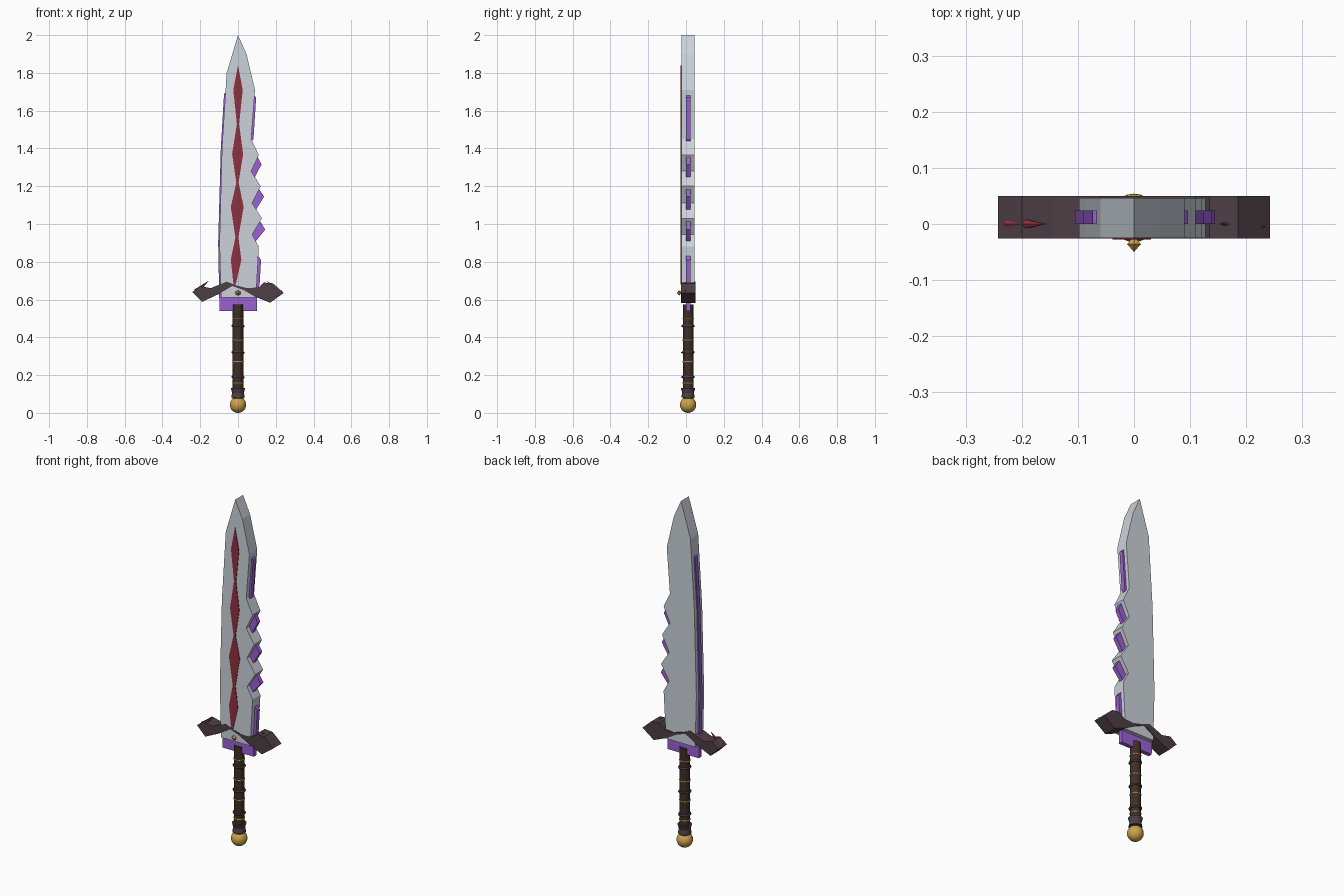
import bpy, bmesh, math
from mathutils import Vector

if "Cube" in bpy.data.objects:
    bpy.data.objects.remove(bpy.data.objects["Cube"])

YC = 0.011  # mid-thickness plane of the sword


def material(name, col):
    m = bpy.data.materials.new(name)
    m.diffuse_color = (*col, 1)
    m.use_nodes = True
    m.node_tree.nodes["Principled BSDF"].inputs["Base Color"].default_value = m.diffuse_color
    return m


STEEL = material("steel", (0.60, 0.65, 0.70))
PURPLE = material("purple", (0.33, 0.12, 0.65))
RED = material("red", (0.28, 0.03, 0.05))
DARK = material("dark", (0.075, 0.05, 0.06))
BROWN = material("brown", (0.05, 0.028, 0.018))
GOLD = material("gold", (0.62, 0.37, 0.07))


def plate(name, pts, y0, y1, mat):
    """Extrude an x-z outline from y0 to y1."""
    bm = bmesh.new()
    face = bm.faces.new([bm.verts.new((x, y0, z)) for x, z in pts])
    ext = bmesh.ops.extrude_face_region(bm, geom=[face], use_keep_orig=True)
    verts = [g for g in ext["geom"] if isinstance(g, bmesh.types.BMVert)]
    bmesh.ops.translate(bm, verts=verts, vec=(0, y1 - y0, 0))
    bmesh.ops.recalc_face_normals(bm, faces=bm.faces)
    me = bpy.data.meshes.new(name)
    bm.to_mesh(me)
    bm.free()
    ob = bpy.data.objects.new(name, me)
    bpy.context.collection.objects.link(ob)
    me.materials.append(mat)
    return ob


def finish(name, mat, smooth=False):
    ob = bpy.context.object
    ob.name = name
    ob.data.materials.append(mat)
    if smooth:
        bpy.ops.object.shade_smooth_by_angle()
    return ob


def ring(name, z, major, minor, mat, tilt=0.0):
    bpy.ops.mesh.primitive_torus_add(major_radius=major, minor_radius=minor, major_segments=20,
                                     minor_segments=6, location=(0, YC, z), rotation=(0, tilt, 0))
    return finish(name, mat, True)


def spike(name, base, tip, r, mat):
    base, tip = Vector(base), Vector(tip)
    d = tip - base
    bpy.ops.mesh.primitive_cone_add(vertices=6, radius1=r, depth=d.length, location=(base + tip) / 2,
                                    rotation=d.to_track_quat('Z', 'Y').to_euler())
    return finish(name, mat)


# blade with a toothed right edge
plate("blade", [(0, 2), (0.045, 1.9), (0.09, 1.71), (0.07, 1.45), (0.11, 1.365), (0.07, 1.28),
                (0.12, 1.2), (0.075, 1.11), (0.127, 1.03), (0.075, 0.945), (0.11, 0.88),
                (0.095, 0.61), (-0.09, 0.61), (-0.098, 0.9), (-0.085, 1.4), (-0.06, 1.8)],
      -0.025, 0.046, STEEL)

# thin purple core showing along both edges and under the blade
plate("purple_core", [(0.07, 1.70), (0.096, 1.67), (0.082, 1.45), (0.06, 1.42), (0.06, 1.37),
                      (0.105, 1.355), (0.124, 1.315), (0.088, 1.245), (0.06, 1.22), (0.115, 1.18),
                      (0.138, 1.145), (0.095, 1.075), (0.06, 1.05), (0.12, 1.01), (0.144, 0.97),
                      (0.095, 0.91), (0.06, 0.89), (0.1, 0.84), (0.122, 0.81), (0.115, 0.69),
                      (0.1, 0.6), (0.1, 0.54), (-0.098, 0.54), (-0.105, 0.9), (-0.091, 1.4),
                      (-0.074, 1.69), (0, 1.72)],
      0.0, 0.024, PURPLE)

# chain of red diamonds on the front face
half = [(1.84, 0.0), (1.71, 0.025), (1.53, 0.006), (1.37, 0.029), (1.22, 0.006),
        (1.09, 0.034), (0.93, 0.008), (0.81, 0.028), (0.68, 0.006)]
centre = [0, 0, 0, -0.002, -0.003, -0.004, -0.006, -0.01, -0.018]
right = [(c + w, z) for (z, w), c in zip(half, centre)]
left = [(c - w, z) for (z, w), c in zip(half, centre)][1:]
plate("red_inlay", right + left[::-1], -0.028, -0.02, RED)

# winged crossguard
plate("crossguard", [(-0.242, 0.64), (-0.2, 0.672), (-0.145, 0.66), (-0.06, 0.695), (-0.01, 0.675),
                     (0.05, 0.66), (0.11, 0.665), (0.135, 0.69), (0.185, 0.686), (0.242, 0.635),
                     (0.17, 0.583), (0.09, 0.615), (0.03, 0.65), (-0.03, 0.672), (-0.1, 0.63),
                     (-0.19, 0.588)],
      -0.026, 0.05, DARK)
spike("left_guard_spike", (-0.222, 0, 0.64), (-0.155, 0, 0.70), 0.016, RED)
spike("right_guard_spike", (0.175, 0, 0.675), (0.153, 0, 0.697), 0.008, RED)
spike("right_tip_spike", (0.222, -0.005, 0.64), (0.234, -0.005, 0.652), 0.006, RED)

# gold stud on the front of the guard
bpy.ops.mesh.primitive_uv_sphere_add(segments=8, ring_count=2, radius=1,
                                     location=(0, -0.037, 0.635))
stud = bpy.context.object
bpy.ops.object.delete()
for i, end in enumerate((-0.05, -0.02)):
    spike(f"gold_stud_{i}", (0, -0.036, 0.635), (0, end, 0.635), 0.014, GOLD)

# grip, wraps and gold bands
bpy.ops.mesh.primitive_cylinder_add(vertices=16, radius=0.028, depth=0.5, location=(0, YC, 0.325))
finish("grip", BROWN, False)
for i, z in enumerate((0.50, 0.385, 0.27, 0.16)):
    ring(f"gold_band_{i}", z, 0.027, 0.004, GOLD)
for i, z in enumerate((0.46, 0.32, 0.19)):
    ring(f"grip_wrap_{i}", z, 0.028, 0.007, DARK, 0.05)
    spike(f"grip_stud_{i}", (0, -0.012, z), (0, -0.03, z), 0.008, RED)

# flared collar and pommel
for i, (z, r1, r2) in enumerate(((0.119, 0.031, 0.038), (0.094, 0.036, 0.031))):
    bpy.ops.mesh.primitive_cone_add(vertices=16, radius1=r1, radius2=r2, depth=0.025,
                                    location=(0, YC, z))
    finish(f"collar_{i}", DARK)
bpy.ops.mesh.primitive_uv_sphere_add(segments=24, ring_count=16, radius=0.043,
                                     location=(0, YC, 0.043))
finish("pommel", GOLD, True)
